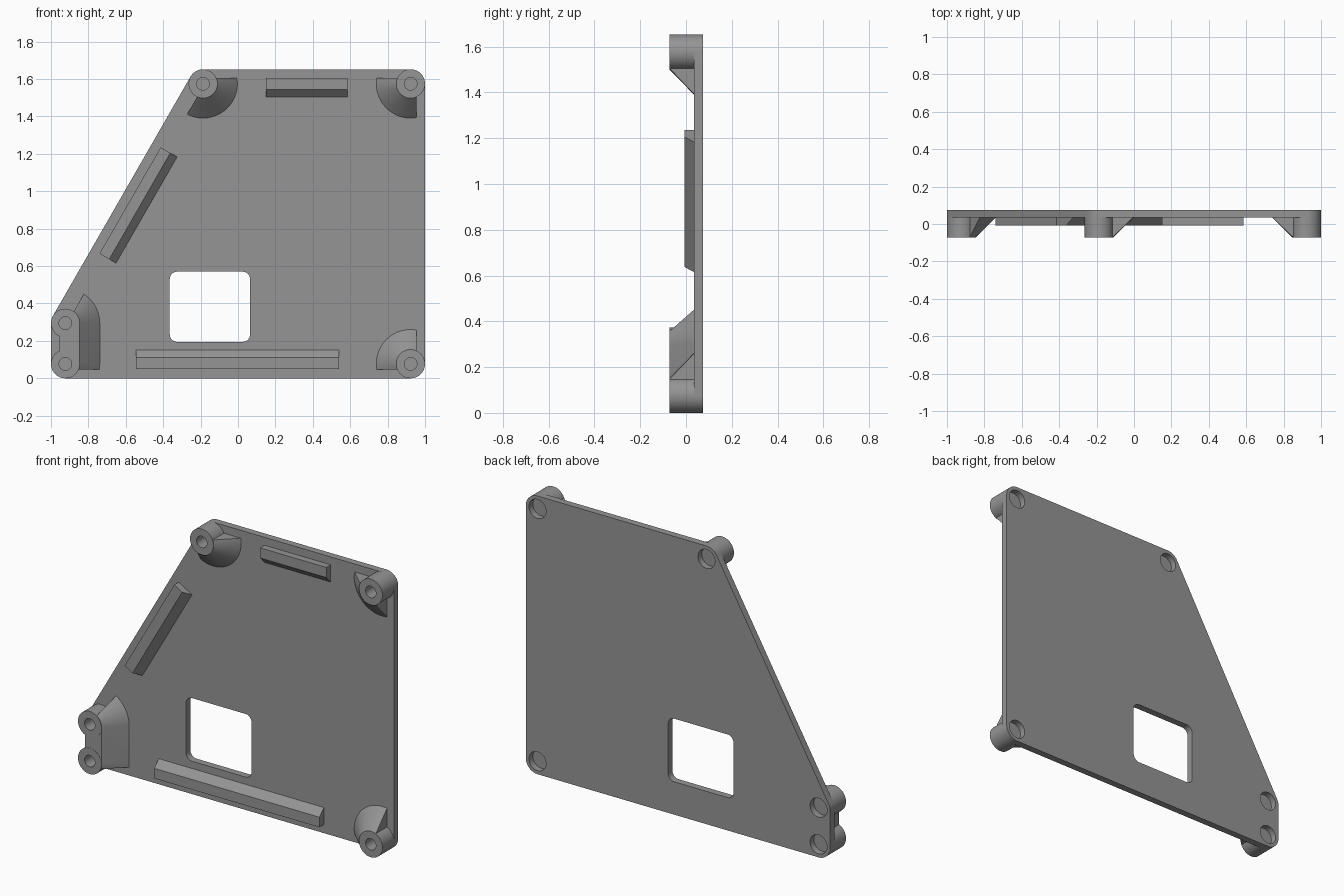
import bpy, bmesh, math
from mathutils import Vector

if "Cube" in bpy.data.objects:
    bpy.data.objects.remove(bpy.data.objects["Cube"])

grey = bpy.data.materials.new("grey plastic")
grey.diffuse_color = (0.30, 0.30, 0.30, 1)
grey.use_nodes = True
grey.node_tree.nodes["Principled BSDF"].inputs["Base Color"].default_value = grey.diffuse_color

BACK, FACE, RIB, TIP = 0.075, 0.034, -0.007, -0.073   # depth levels along y
R = 0.077                                             # post and corner radius
LOW_L, MID_L, TOP_L = (-0.923, 0.077), (-0.923, 0.295), (-0.187, 1.575)
TOP_R, LOW_R = (0.923, 1.575), (0.923, 0.077)
CORNERS = [LOW_L, MID_L, TOP_L, TOP_R, LOW_R]
ALONG = Vector((TOP_L[0] - MID_L[0], 0, TOP_L[1] - MID_L[1])).normalized()
OUT = Vector((-ALONG.z, 0, ALONG.x))                  # outward from slanted side


def circle(c, r, y, n=48):
    return [Vector((c[0] + r * math.cos(2 * math.pi * i / n), y,
                    c[1] + r * math.sin(2 * math.pi * i / n))) for i in range(n)]


def hull(name, points, clips=()):
    """Convex solid around points, trimmed by (point, outward normal) planes."""
    bm = bmesh.new()
    for p in points:
        bm.verts.new(p)
    res = bmesh.ops.convex_hull(bm, input=bm.verts[:])
    loose = {g for k in ("geom_interior", "geom_unused") for g in res[k]
             if isinstance(g, bmesh.types.BMVert)}
    bmesh.ops.delete(bm, geom=list(loose), context='VERTS')
    bmesh.ops.dissolve_limit(bm, angle_limit=math.radians(0.5),
                             verts=bm.verts[:], edges=bm.edges[:])
    for co, no in clips:
        cut = bmesh.ops.bisect_plane(bm, geom=bm.verts[:] + bm.edges[:] + bm.faces[:],
                                     plane_co=co, plane_no=no, clear_outer=True)
        bmesh.ops.holes_fill(bm, edges=[e for e in bm.edges if e.is_boundary], sides=0)
    bmesh.ops.recalc_face_normals(bm, faces=bm.faces[:])
    mesh = bpy.data.meshes.new(name)
    bm.to_mesh(mesh)
    bm.free()
    mesh.materials.append(grey)
    ob = bpy.data.objects.new(name, mesh)
    bpy.context.collection.objects.link(ob)
    return ob


def prism(name, centres, r, y0, y1, n=48):
    return hull(name, [p for c in centres for y in (y0, y1) for p in circle(c, r, y, n)])


def combine(ob, tool, operation):
    mod = ob.modifiers.new("combine", 'BOOLEAN')
    mod.operation, mod.solver, mod.object = operation, 'EXACT', tool
    bpy.context.view_layer.objects.active = ob
    bpy.ops.object.modifier_apply(modifier=mod.name)
    bpy.data.objects.remove(tool)


def smooth(ob):
    bpy.ops.object.select_all(action='DESELECT')
    ob.select_set(True)
    bpy.context.view_layer.objects.active = ob
    bpy.ops.object.shade_smooth_by_angle(angle=math.radians(25))


# back plate with rounded window and shallow round recesses on the rear
plate = prism("back_plate", CORNERS, R, FACE, BACK)
window = [(x, z) for x in (-0.325, 0.025) for z in (0.235, 0.53)]
combine(plate, prism("window_cutter", window, 0.04, 0, 0.2), 'DIFFERENCE')
for c in CORNERS:
    combine(plate, prism("recess_cutter", [c], 0.056, 0.038, 0.2), 'DIFFERENCE')
smooth(plate)


# screw posts, each with a sloped gusset trimmed back from the plate edges
def mount(name, centres, clips):
    deep = FACE + 0.003
    cone = [p for c in centres for r, y in ((R - 0.001, TIP + 0.001), (R + deep - TIP, deep))
            for p in circle(c, r, y)]
    ob = hull(name, cone, clips)
    for c in centres:
        combine(ob, prism("post", [c], R, TIP, FACE + 0.002), 'UNION')
    for c in centres:
        combine(ob, prism("hole_cutter", [c], 0.034, -0.2, 0.028, 32), 'DIFFERENCE')
    smooth(ob)


LEFT = ((-0.955, 0, 0), (-1, 0, 0))
RIGHT = ((0.955, 0, 0), (1, 0, 0))
BOTTOM = ((0, 0, 0.048), (0, 0, -1))
TOP = ((0, 0, 1.605), (0, 0, 1))


def slant(c):
    return (Vector((c[0], 0, c[1])) - 0.008 * OUT, OUT)


mount("lower_right_post", [LOW_R], [RIGHT, BOTTOM])
mount("upper_right_post", [TOP_R], [RIGHT, TOP])
mount("upper_left_post", [TOP_L], [TOP, slant(TOP_L)])
mount("lower_left_double_post", [LOW_L, MID_L], [LEFT, BOTTOM, slant(MID_L)])


# ribs: flat strip at the edge side, sloped toward the middle
def rib(name, start, direction, inward, length):
    section = [(0, FACE + 0.003), (0, RIB), (0.06, RIB), (0.102, FACE), (0.102, FACE + 0.003)]
    hull(name, [Vector(start) + direction * t + inward * w + Vector((0, y, 0))
                for t in (0, length) for w, y in section])


X, Z = Vector((1, 0, 0)), Vector((0, 0, 1))
rib("bottom_rib", (-0.545, 0, 0.05), X, Z, 1.085)
rib("top_rib", (0.15, 0, 1.605), X, -Z, 0.435)
corner = Vector((TOP_L[0], 0, TOP_L[1]))
rib("slanted_rib", corner + OUT * 0.027 - ALONG * 1.063, ALONG, -OUT, 0.655)
